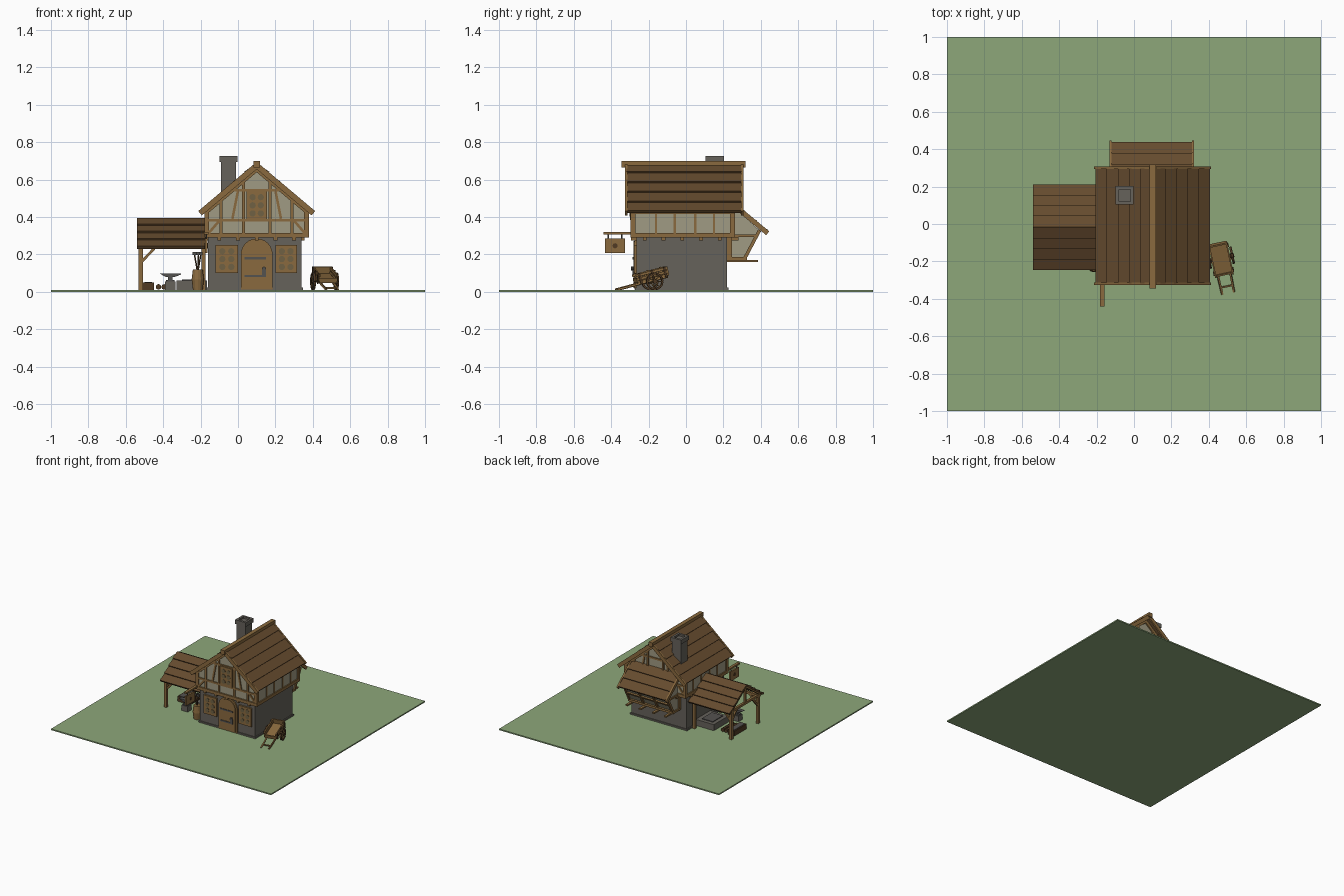
import bpy, bmesh, math
from mathutils import Vector, Matrix


def mat(name, r, g, b):
    m = bpy.data.materials.new(name)
    lin = lambda c: ((c / 255 + 0.055) / 1.055) ** 2.4
    m.diffuse_color = (lin(r), lin(g), lin(b), 1)
    return m


GRASS = mat("grass", 141, 167, 122)
STONE = mat("stone", 102, 98, 91)
PLASTER = mat("plaster", 160, 155, 131)
TIMBER = mat("timber", 138, 106, 62)
ROOF = mat("roof_boards", 101, 75, 46)
DARK = mat("dark_wood", 80, 58, 36)
GLASS = mat("bottle_glass", 112, 97, 68)
IRON = mat("iron", 84, 82, 80)

XF = Matrix.Identity(4)          # placement applied to every new part


def finish(name, m, bm):
    bmesh.ops.recalc_face_normals(bm, faces=bm.faces)
    me = bpy.data.meshes.new(name)
    bm.to_mesh(me)
    bm.free()
    me.materials.append(m)
    ob = bpy.data.objects.new(name, me)
    ob.matrix_world = XF
    bpy.context.collection.objects.link(ob)
    return ob


def box(name, m, x0, x1, y0, y1, z0, z1):
    bm = bmesh.new()
    t = Matrix.Translation(((x0 + x1) / 2, (y0 + y1) / 2, (z0 + z1) / 2))
    bmesh.ops.create_cube(bm, size=1, matrix=t @ Matrix.Diagonal((x1 - x0, y1 - y0, z1 - z0, 1)))
    return finish(name, m, bm)


def prism(name, m, axis, pts, a, b):
    """Extrude a profile: (y, z) points along x, or (x, z) points along y."""
    bm = bmesh.new()
    at = (lambda p, t: (t, p[0], p[1])) if axis == "x" else (lambda p, t: (p[0], t, p[1]))
    f = bm.faces.new([bm.verts.new(at(p, a)) for p in pts])
    ext = bmesh.ops.extrude_face_region(bm, geom=[f])["geom"]
    d = Vector(at((0, 0), b - a))
    bmesh.ops.translate(bm, vec=d, verts=[v for v in ext if isinstance(v, bmesh.types.BMVert)])
    return finish(name, m, bm)


def beam(name, m, p, q, w, d, n=(0, 1, 0)):
    """Square timber from p to q; d is its depth along n."""
    p, q, n = Vector(p), Vector(q), Vector(n)
    z = (q - p).normalized()
    x = n.cross(z).normalized()
    y = z.cross(x)
    r = Matrix((x, y, z)).transposed().to_4x4()
    bm = bmesh.new()
    bmesh.ops.create_cube(bm, size=1, matrix=Matrix.Translation((p + q) / 2) @ r
                          @ Matrix.Diagonal((w, d, (q - p).length, 1)))
    return finish(name, m, bm)


def rod(name, m, p, q, r1, r2=None, seg=10):
    p, q = Vector(p), Vector(q)
    bm = bmesh.new()
    rot = (q - p).to_track_quat("Z", "Y").to_matrix().to_4x4()
    bmesh.ops.create_cone(bm, cap_ends=True, segments=seg, radius1=r1, radius2=r2 or r1,
                          depth=(q - p).length, matrix=Matrix.Translation((p + q) / 2) @ rot)
    return finish(name, m, bm)


def slope(name, axis, ridge, eave, a, b, n):
    """One roof side laid with n overlapping boards."""
    r, e = Vector(ridge), Vector(eave)
    d = (e - r).normalized()
    nor = Vector((-d.y, d.x))
    nor = nor if nor.y > 0 else -nor
    for i in range(n):
        u, l = r.lerp(e, i / n), r.lerp(e, (i + 1) / n)
        prism(f"{name}_board_{i}", ROOF, axis,
              [u + nor * 0.002, l + nor * 0.012, l - nor * 0.006, u - nor * 0.010], a, b)


def window(name, x0, x1, z0, z1, y):
    """Framed window with a 2 x 3 grid of round panes."""
    box(name + "_frame", TIMBER, x0, x1, y - 0.014, y + 0.01, z0, z1)
    w, h = x1 - x0, z1 - z0
    for i in range(2):
        for j in range(3):
            cx, cz = x0 + w * (0.3 + 0.4 * i), z0 + h * (0.22 + 0.28 * j)
            rod(f"{name}_pane_{i}{j}", GLASS, (cx, y - 0.010, cz), (cx, y - 0.017, cz), 0.017, seg=12)


box("grass_base", GRASS, -1, 1, -1, 1, 0, 0.01)

# stone ground floor and chimney
box("ground_floor", STONE, -0.16, 0.34, -0.265, 0.22, 0.01, 0.295)
box("plinth", STONE, -0.168, 0.348, -0.273, 0.228, 0.01, 0.022)
box("chimney", STONE, -0.09, -0.01, 0.11, 0.195, 0.3, 0.70)
box("chimney_cap", STONE, -0.098, -0.002, 0.103, 0.203, 0.693, 0.712)
for s, (x0, x1, y0, y1) in enumerate([(-0.098, -0.08, 0.103, 0.203), (-0.02, -0.002, 0.103, 0.203),
                                      (-0.08, -0.02, 0.103, 0.121), (-0.08, -0.02, 0.185, 0.203)]):
    box(f"chimney_rim_{s}", STONE, x0, x1, y0, y1, 0.712, 0.727)

# jettied upper floor
prism("upper_floor", PLASTER, "y", [(-0.17, 0.295), (0.37, 0.295), (0.37, 0.435), (0.10, 0.668),
                                    (-0.17, 0.435)], -0.285, 0.25)
for x in (-0.167, 0.367):
    box("side_sill", TIMBER, x - 0.012, x + 0.012, -0.297, 0.262, 0.29, 0.315)
    box("side_plate", TIMBER, x - 0.008, x + 0.008, -0.29, 0.255, 0.415, 0.43)
    for y in (-0.16, -0.06, 0.05, 0.15):
        box("side_stud", TIMBER, x - 0.008, x + 0.008, y - 0.006, y + 0.006, 0.31, 0.43)
    for y in (-0.283, 0.248):
        box("corner_post", TIMBER, x - 0.013, x + 0.013, y - 0.013, y + 0.013, 0.295, 0.44)
for y in (-0.22, -0.12, -0.02, 0.08, 0.18):
    box("floor_joist_end", TIMBER, -0.176, 0.356, y - 0.01, y + 0.01, 0.275, 0.293)

# gable timber framing, front and back
for y in (-0.285, 0.25):
    box("gable_sill", TIMBER, -0.18, 0.38, y - 0.012, y + 0.012, 0.29, 0.315)
    box("gable_rail", TIMBER, -0.17, 0.37, y - 0.008, y + 0.008, 0.375, 0.39)
    box("gable_collar", TIMBER, -0.04, 0.24, y - 0.008, y + 0.008, 0.535, 0.55)
    for s in (-1, 1):
        X = lambda d: 0.10 + s * d
        beam("gable_stud", TIMBER, (X(0.19), y, 0.30), (X(0.19), y, 0.505), 0.016, 0.018)
        beam("window_stud", TIMBER, (X(0.07), y, 0.30), (X(0.07), y, 0.60), 0.016, 0.018)
        beam("gable_brace", TIMBER, (X(0.13), y, 0.39), (X(0.10), y, 0.54), 0.014, 0.016)
        beam("low_brace", TIMBER, (X(0.26), y, 0.31), (X(0.20), y, 0.38), 0.014, 0.016)
    for x in (-0.10, 0.0, 0.10, 0.20, 0.30):
        box("jetty_joist", TIMBER, x - 0.01, x + 0.01, y - 0.008, y + 0.03, 0.275, 0.293)

# main roof with barge boards and ridge beam
for s in (-1, 1):
    slope("main_roof", "y", (0.10, 0.685), (0.10 + s * 0.298, 0.425), -0.318, 0.298, 5)
    for y in (-0.32, 0.30):
        beam("barge_board", TIMBER, (0.10, y, 0.675), (0.10 + s * 0.303, y, 0.42), 0.03, 0.013)
    for y in (-0.285, 0.25):
        beam("rafter", TIMBER, (0.10, y, 0.655), (0.10 + s * 0.27, y, 0.428), 0.025, 0.02)
box("ridge_beam", TIMBER, 0.083, 0.117, -0.345, 0.317, 0.665, 0.70)

# front door and windows
arch = [(0.10 + 0.085 * math.cos(t), 0.20 + 0.085 * math.sin(t))
        for t in [math.pi * i / 12 for i in range(13)]]
prism("door_frame", TIMBER, "y", [(0.185, 0.012)] + arch + [(0.015, 0.012)], -0.276, -0.26)
inner = [(0.10 + (x - 0.10) * 0.83, 0.20 + (z - 0.20) * 0.83) for x, z in arch]
prism("door_leaf", TIMBER, "y", [(0.17, 0.02)] + inner + [(0.03, 0.02)], -0.281, -0.27)
for z in (0.085, 0.18):
    box("door_hinge", IRON, 0.035, 0.15, -0.285, -0.278, z - 0.006, z + 0.006)
box("door_lock", IRON, 0.128, 0.15, -0.287, -0.278, 0.085, 0.12)
rod("door_handle", IRON, (0.139, -0.293, 0.125), (0.139, -0.278, 0.125), 0.01)
window("left_window", -0.12, 0.0, 0.10, 0.25, -0.265)
window("right_window", 0.20, 0.315, 0.10, 0.25, -0.265)
window("gable_window", 0.045, 0.155, 0.385, 0.54, -0.285)

# rear bay with leaning wall
prism("rear_bay", PLASTER, "x", [(0.21, 0.175), (0.31, 0.175), (0.392, 0.33), (0.27, 0.44),
                                 (0.21, 0.44)], -0.10, 0.29)
box("bay_floor", TIMBER, -0.11, 0.30, 0.22, 0.325, 0.168, 0.185)
for x in (-0.08, 0.03, 0.15, 0.27):
    box("bay_joist", TIMBER, x - 0.01, x + 0.01, 0.22, 0.385, 0.158, 0.17)
for x in (-0.10, 0.03, 0.16, 0.29):
    beam("bay_stud", TIMBER, (x, 0.312, 0.175), (x, 0.394, 0.33), 0.018, 0.018, (1, 0, 0))
for y, z in ((0.316, 0.185), (0.355, 0.255), (0.39, 0.322)):
    beam("bay_rail", TIMBER, (-0.10, y, z), (0.29, y, z), 0.018, 0.018, (0, 0.88, -0.47))
for x in (-0.10, 0.29):
    box("bay_wall_post", TIMBER, x - 0.009, x + 0.009, 0.22, 0.245, 0.175, 0.43)
    beam("bay_side_rail", TIMBER, (x, 0.23, 0.30), (x, 0.375, 0.30), 0.014, 0.018, (1, 0, 0))
for x in (-0.125, 0.315):
    beam("bay_barge_board", TIMBER, (x, 0.26, 0.46), (x, 0.437, 0.313), 0.026, 0.012, (1, 0, 0))
slope("bay_roof", "x", (0.25, 0.472), (0.432, 0.321), -0.12, 0.31, 3)

# open forge shelter: gable roof on posts
for e in (-0.238, 0.203):
    slope("shelter_roof", "x", (-0.0175, 0.393), (e, 0.235), -0.54, -0.165, 4)
for y in (-0.19, 0.155):
    for x in (-0.52, -0.185):
        box("shelter_post", TIMBER, x - 0.011, x + 0.011, y - 0.011, y + 0.011, 0.01, 0.25)
    box("shelter_plate", TIMBER, -0.535, -0.17, y - 0.01, y + 0.01, 0.228, 0.248)
    beam("shelter_brace", TIMBER, (-0.52, y, 0.155), (-0.445, y, 0.235), 0.014, 0.014)
    inw = 0.075 if y < 0 else -0.075
    beam("shelter_end_brace", TIMBER, (-0.52, y, 0.155), (-0.52, y + inw, 0.235), 0.014, 0.014, (1, 0, 0))
    beam("shelter_rafter", TIMBER, (-0.525, y * 1.15, 0.24), (-0.525, -0.0175, 0.38), 0.02, 0.018, (1, 0, 0))
box("shelter_tie", TIMBER, -0.53, -0.51, -0.20, 0.165, 0.23, 0.248)
box("shelter_king_post", TIMBER, -0.53, -0.514, -0.026, -0.01, 0.24, 0.38)

# anvil on its block
box("anvil_block", STONE, -0.39, -0.335, -0.175, -0.125, 0.01, 0.055)
box("anvil_foot", IRON, -0.385, -0.34, -0.17, -0.13, 0.055, 0.064)
box("anvil_waist", IRON, -0.373, -0.350, -0.162, -0.138, 0.064, 0.08)
prism("anvil_top", IRON, "y", [(-0.42, 0.098), (-0.305, 0.098), (-0.305, 0.092), (-0.34, 0.079),
                               (-0.385, 0.079)], -0.166, -0.134)

# forge hearth, trough and wood pile
box("forge_hearth", STONE, -0.33, -0.165, -0.08, 0.11, 0.01, 0.06)
box("forge_coals", IRON, -0.30, -0.20, -0.05, 0.08, 0.06, 0.066)
box("trough", DARK, -0.51, -0.45, -0.06, 0.10, 0.01, 0.05)
box("trough_water", IRON, -0.50, -0.46, -0.05, 0.09, 0.05, 0.053)
for x in (-0.425, -0.395):
    rod("log", DARK, (x, -0.05, 0.026), (x, 0.09, 0.026), 0.015, seg=8)

# barrel of tools
rod("barrel_lower", TIMBER, (-0.215, -0.225, 0.01), (-0.215, -0.225, 0.065), 0.026, 0.033, 12)
rod("barrel_upper", TIMBER, (-0.215, -0.225, 0.065), (-0.215, -0.225, 0.12), 0.033, 0.026, 12)
for i, (dx, dy) in enumerate([(-0.018, 0.0), (0.004, 0.012), (0.016, -0.008)]):
    rod(f"tool_shaft_{i}", DARK, (-0.215, -0.225, 0.1), (-0.215 + dx, -0.225 + dy, 0.20), 0.004, seg=6)
    box(f"tool_head_{i}", IRON, -0.225 + dx, -0.205 + dx, -0.230 + dy, -0.220 + dy, 0.197, 0.212)

# hanging sign
box("sign_arm", TIMBER, -0.181, -0.159, -0.44, -0.27, 0.306, 0.32)
box("sign_board", TIMBER, -0.177, -0.163, -0.433, -0.325, 0.207, 0.285)
rod("sign_boss", DARK, (-0.18, -0.379, 0.246), (-0.16, -0.379, 0.246), 0.014, seg=8)
for y in (-0.415, -0.343):
    rod("sign_hanger", IRON, (-0.17, y, 0.28), (-0.17, y, 0.31), 0.004, seg=6)

# hand cart, built around its axle and then turned and tipped forward
place = Matrix.Translation((0.463, -0.18, 0.056)) @ Matrix.Rotation(math.radians(12), 4, "Z")
tip = place @ Matrix.Rotation(math.radians(14), 4, "X")
XF = tip
box("cart_bed", TIMBER, -0.045, 0.045, -0.09, 0.085, 0.012, 0.022)
for s in (-1, 1):
    for z in (0.032, 0.052):
        box("cart_side_plank", TIMBER, s * 0.047 - 0.004, s * 0.047 + 0.004, -0.09, 0.088, z - 0.007, z + 0.007)
    for y in (-0.07, 0.0, 0.07):
        box("cart_stake", DARK, s * 0.053 - 0.003, s * 0.053 + 0.003, y - 0.006, y + 0.006, 0.005, 0.062)
    beam("cart_shaft", TIMBER, (s * 0.038, 0.08, 0.006), (s * 0.032, -0.20, 0.004), 0.010, 0.010)
box("cart_tail_board", TIMBER, -0.047, 0.047, 0.080, 0.088, 0.012, 0.06)
box("cart_front_board", TIMBER, -0.047, 0.047, -0.09, -0.082, 0.012, 0.04)
box("cart_cross_bar", TIMBER, -0.035, 0.035, -0.165, -0.157, 0.0, 0.009)
XF = place
rod("cart_axle", DARK, (-0.072, 0, 0), (0.072, 0, 0), 0.007)
for x in (-0.063, 0.063):
    rim = [(x, 0.042 * math.cos(math.tau * i / 14), 0.042 * math.sin(math.tau * i / 14)) for i in range(14)]
    for i in range(14):
        beam("wheel_rim", DARK, rim[i - 1], rim[i], 0.010, 0.013, (1, 0, 0))
        if i % 2 == 0:
            beam("wheel_spoke", TIMBER, (x, 0, 0), rim[i], 0.005, 0.006, (1, 0, 0))
    rod("wheel_hub", DARK, (x - 0.01, 0, 0), (x + 0.01, 0, 0), 0.012)
